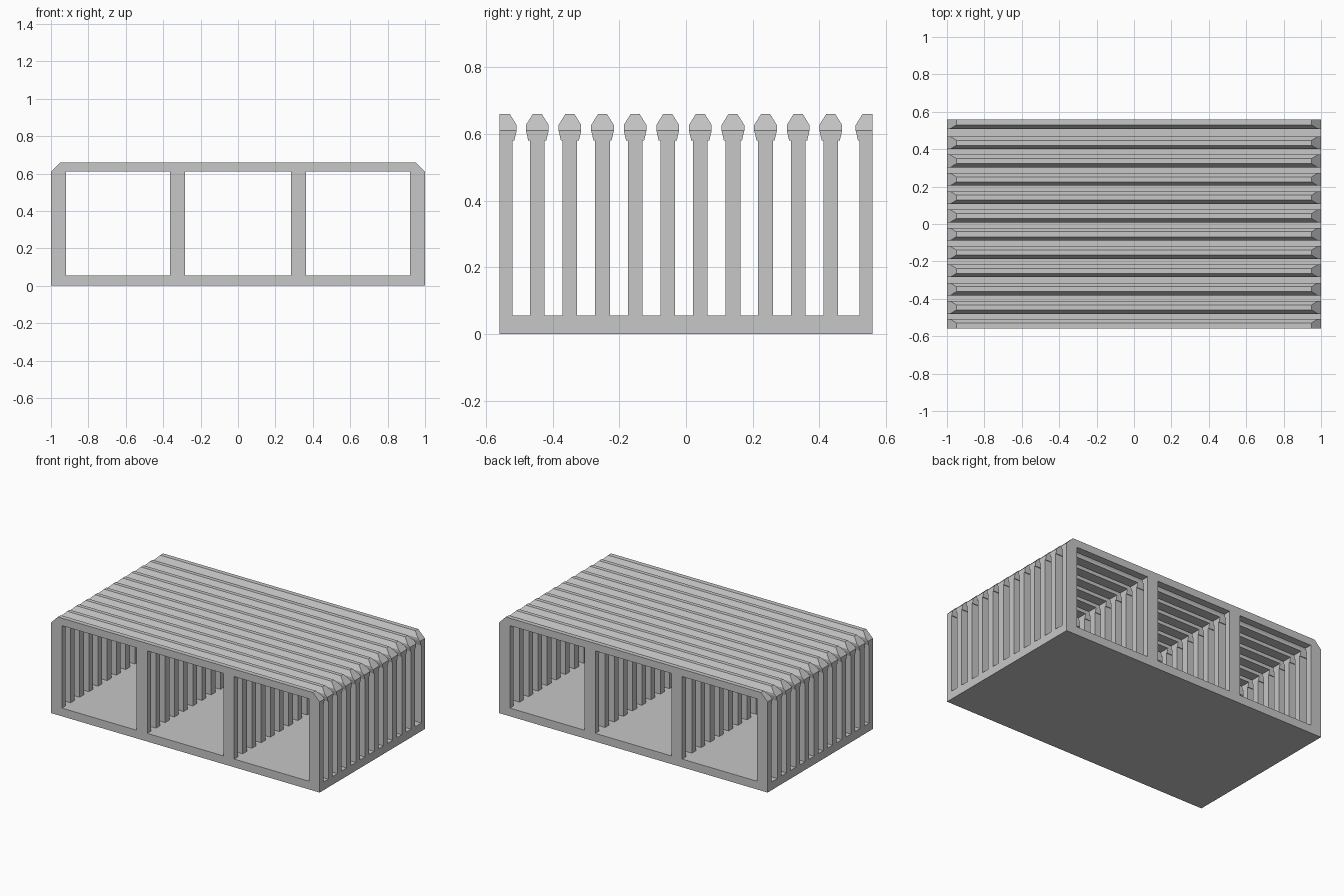
import bpy
import bmesh

cube = bpy.data.objects.get("Cube")
if cube:
    bpy.data.objects.remove(cube, do_unlink=True)

DEPTH = 0.56     # half depth of the crate
FLOOR = 0.055    # top of the base slab
SHOULDER = 0.61  # underside of the rails, where the end chamfer starts

grey = bpy.data.materials.new("light grey")
grey.use_nodes = True
colour = (0.57, 0.57, 0.57, 1)
grey.diffuse_color = colour
grey.node_tree.nodes["Principled BSDF"].inputs["Base Color"].default_value = colour


def prism(bm, outline, x0, x1, chamfer=False):
    """Extrude a (y, z) outline along x; chamfered ends slope in with height."""
    rings = []
    for x, inward in ((x0, 1), (x1, -1)):
        ring = []
        for y, z in outline:
            shift = inward * (z - SHOULDER) if chamfer else 0
            ring.append(bm.verts.new((x + shift, y, z)))
        rings.append(ring)
    a, b = rings
    bm.faces.new(a)
    bm.faces.new(b[::-1])
    for i in range(len(a)):
        j = (i + 1) % len(a)
        bm.faces.new((a[i], b[i], b[j], a[j]))


def finish(bm, name):
    bmesh.ops.recalc_face_normals(bm, faces=bm.faces)
    mesh = bpy.data.meshes.new(name)
    bm.to_mesh(mesh)
    bm.free()
    mesh.materials.append(grey)
    bpy.context.collection.objects.link(bpy.data.objects.new(name, mesh))


def outline(half_profile, centre, side):
    """Mirror (half width, z) points; end slats get a flat outer face."""
    low = [(-DEPTH if side < 0 else centre - w, z) for w, z in half_profile]
    high = [(DEPTH if side > 0 else centre + w, z) for w, z in half_profile]
    return high + low[::-1]


# Cross-sections of the rails and of the posts with their flared capitals
rail_profile = [(0.034, SHOULDER), (0.034, 0.627), (0.0135, 0.66)]
post_profile = [(0.022, FLOOR), (0.022, 0.58), (0.027, 0.58), (0.034, SHOULDER)]
post_spans = [(-1, -0.92), (-0.363, -0.283), (0.283, 0.363), (0.92, 1)]

# Base slab
bm = bmesh.new()
prism(bm, [(-DEPTH, 0), (DEPTH, 0), (DEPTH, FLOOR), (-DEPTH, FLOOR)], -1, 1)
finish(bm, "base")

# Rows of posts, each carrying one rail
slats = [(-0.542, -1)]
slats += [(-0.446 + 0.0978 * i, 0) for i in range(10)]
slats += [(0.543, 1)]
for n, (centre, side) in enumerate(slats, 1):
    bm = bmesh.new()
    for x0, x1 in post_spans:
        prism(bm, outline(post_profile, centre, side), x0, x1)
    # Drop the doubled points that the flat outer faces of end slats create
    bmesh.ops.remove_doubles(bm, verts=bm.verts, dist=0.0001)
    finish(bm, f"post_row_{n}")

    bm = bmesh.new()
    prism(bm, outline(rail_profile, centre, side), -1, 1, chamfer=True)
    finish(bm, f"top_rail_{n}")
